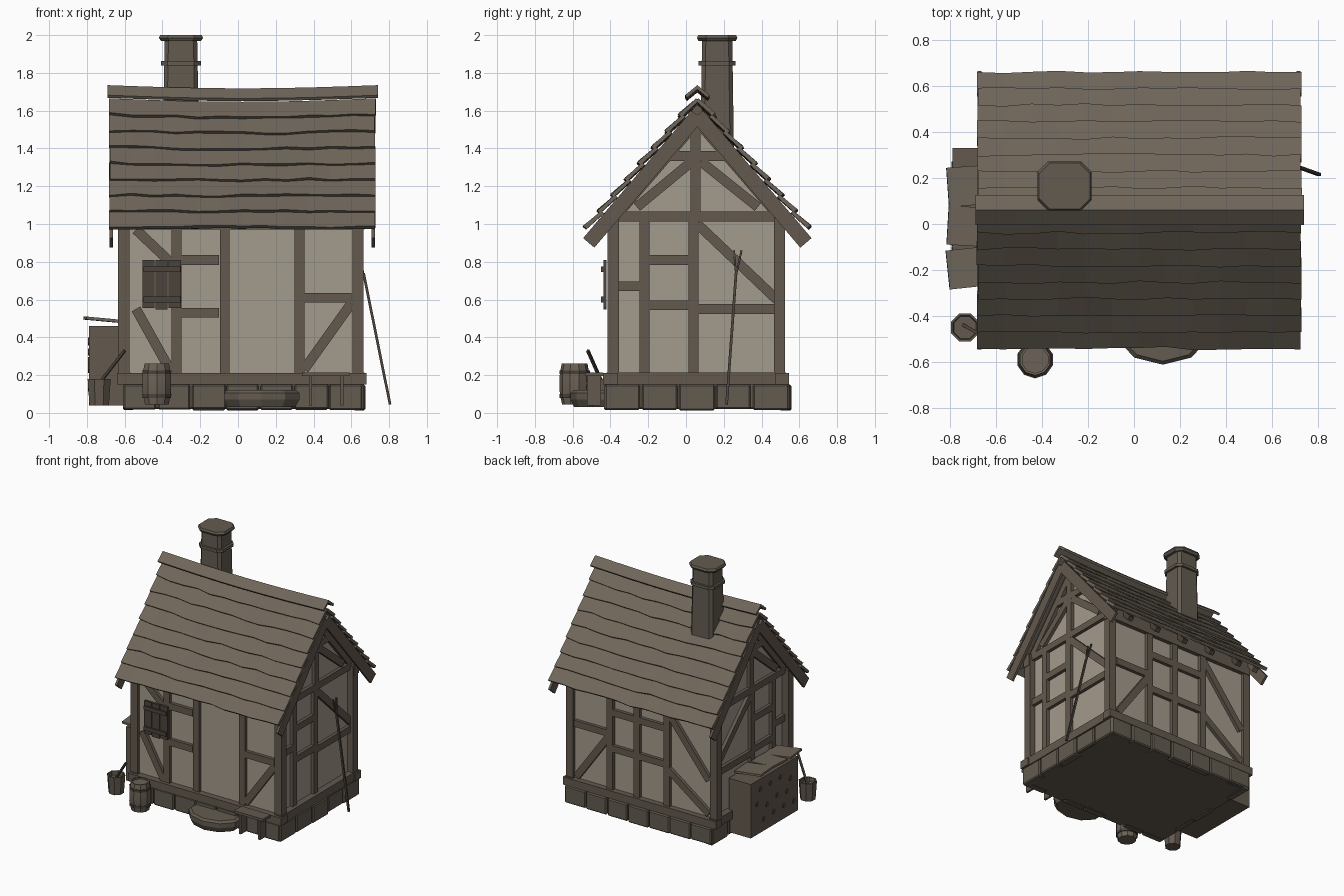
import bpy, bmesh, math, random
from mathutils import Vector, Matrix

random.seed(4)
if "Cube" in bpy.data.objects:
    bpy.data.objects.remove(bpy.data.objects["Cube"])


def material(name, r, g, b):
    m = bpy.data.materials.new(name)
    m.use_nodes = True
    m.diffuse_color = (r, g, b, 1)
    m.node_tree.nodes["Principled BSDF"].inputs["Base Color"].default_value = (r, g, b, 1)
    return m


TIMBER = material("brown timber", .125, .1, .077)
PLASTER = material("pale plaster", .37, .325, .262)
SHINGLE = material("weathered shingle", .16, .133, .102)
STONE = material("grey brown stone", .125, .104, .08)
DARK = material("dark wood", .07, .056, .044)
BARREL = material("barrel wood", .15, .123, .094)


def finish(name, bm, mat, smooth=False):
    bmesh.ops.recalc_face_normals(bm, faces=bm.faces)
    me = bpy.data.meshes.new(name)
    bm.to_mesh(me)
    bm.free()
    me.materials.append(mat)
    ob = bpy.data.objects.new(name, me)
    bpy.context.collection.objects.link(ob)
    if smooth:
        bpy.ops.object.select_all(action='DESELECT')
        ob.select_set(True)
        bpy.context.view_layer.objects.active = ob
        bpy.ops.object.shade_smooth_by_angle()
    return ob


def box(bm, x0, x1, y0, y1, z0, z1):
    size = Matrix.Diagonal((x1 - x0, y1 - y0, z1 - z0, 1))
    mid = Matrix.Translation(((x0 + x1) / 2, (y0 + y1) / 2, (z0 + z1) / 2))
    return bmesh.ops.create_cube(bm, size=1, matrix=mid @ size)["verts"]


def beam(bm, a, b, width, depth, out):
    """Square bar from a to b; depth is measured along the direction out."""
    a, b, out = Vector(a), Vector(b), Vector(out)
    along = (b - a).normalized()
    side = along.cross(out).normalized()
    rot = Matrix((along, side, along.cross(side))).transposed().to_4x4()
    size = Matrix.Diagonal(((b - a).length, width, depth, 1))
    bmesh.ops.create_cube(bm, size=1, matrix=Matrix.Translation((a + b) / 2) @ rot @ size)


def lathe(bm, x, y, profile, sides):
    """Closed stack of rings from (radius, z) pairs."""
    rings = [[bm.verts.new((x + r * math.cos(math.tau * (i + .5) / sides),
                            y + r * math.sin(math.tau * (i + .5) / sides), z))
              for i in range(sides)] for r, z in profile]
    for lo, hi in zip(rings, rings[1:]):
        for i in range(sides):
            j = (i + 1) % sides
            bm.faces.new((lo[i], lo[j], hi[j], hi[i]))
    bm.faces.new(rings[0])
    bm.faces.new(rings[-1])


def loft(bm, sections):
    rows = [[bm.verts.new(p) for p in s] for s in sections]
    n = len(rows[0])
    for a, b in zip(rows, rows[1:]):
        for i in range(n):
            bm.faces.new((a[i], a[(i + 1) % n], b[(i + 1) % n], b[i]))
    bm.faces.new(rows[0])
    bm.faces.new(rows[-1])


# Plaster body with both gables
RIDGE = .06
bm = bmesh.new()
loft(bm, [[(x, -.39, .15), (x, .5, .15), (x, .5, 1.05), (x, RIDGE, 1.57), (x, -.39, 1.05)]
          for x in (-.58, .62)])
finish("plaster_walls", bm, PLASTER)

# Foundation with uneven stones
bm = bmesh.new()
box(bm, -.59, .65, -.41, .53, .02, .16)
for side in (-1, 1):
    for i in range(7):
        j, k, h = [random.uniform(-.006, .006) for _ in range(3)]
        x = -.605 + i * .181
        y = .06 + side * .465
        box(bm, x, x + .175 + j, y - .03, y + .03 + k, .018 + h, .15)
    for i in range(5):
        j, k, h = [random.uniform(-.006, .006) for _ in range(3)]
        x, y = .03 + side * .61, -.43 + i * .196
        box(bm, x - .03, x + .03 + k, y, y + .19 + j, .018 + h, .15)
bmesh.ops.bevel(bm, geom=bm.edges[:], offset=.008, segments=1, affect='EDGES')
finish("foundation_stones", bm, STONE)

# Timber frame: each wall is a list of bars in (along, height) coordinates
bm = bmesh.new()
box(bm, -.64, .68, -.44, -.36, .15, .21)
box(bm, -.64, .68, .47, .545, .15, .21)
for x in (-.6, .64):
    box(bm, x - .03, x + .03, -.42, .53, .15, .215)
    for y in (-.385, .495):
        box(bm, x - .035, x + .025, y - .03, y + .03, .2, 1.04)
for y in (-.39, .5):
    box(bm, -.63, .67, y - .03, y + .03, .97, 1.06)

W = .052
front = [(-.325, .2, -.325, 1), (-.07, .2, -.07, 1), (.325, .2, .325, 1),
         (-.3, .81, -.1, .81), (-.3, .53, -.1, .53), (.35, .61, .6, .61),
         (-.54, .97, -.35, .79), (-.54, .55, -.35, .21), (.35, .23, .6, .58)]
back = [(.29, .2, .29, 1), (.06, .2, .06, 1), (-.2, .2, -.2, 1),
        (.29, .81, -.2, .81), (.29, .53, -.2, .53), (.6, .64, .3, .64),
        (.58, .23, .3, .62), (-.2, .95, -.56, .5), (-.2, .5, -.56, .24)]
gable = [(-.22, .2, -.22, 1.02), (.04, .2, .04, 1.02), (-.42, 1.04, .53, 1.04),
         (-.2, .81, .02, .81), (-.2, .57, .02, .57), (-.38, .67, -.22, .67),
         (.06, .55, .49, .55), (.06, 1, .48, .6), (.05, 1.05, .05, 1.52),
         (-.11, 1.36, .21, 1.36), (-.26, 1.09, .03, 1.33), (.38, 1.09, .08, 1.33),
         (-.38, 1.03, .05, 1.53), (.5, 1.03, .07, 1.53)]
for bars, y, n in ((front, -.395, -1), (back, .505, 1)):
    for a, z0, b, z1 in bars:
        beam(bm, (a, y, z0), (b, y, z1), W, .04, (0, n, 0))
for x, n in ((-.585, -1), (.625, 1)):
    for a, z0, b, z1 in gable:
        beam(bm, (x, a, z0), (x, b, z1), W, .04, (n, 0, 0))
finish("timber_frame", bm, TIMBER)

# Roof: overlapping sagging shingle courses on both slopes
ROWS, COLS, RUN, DROP = 8, 12, .575, .68
LENGTH = math.hypot(RUN, DROP)


def slope(x, t, off, side):
    sag = .018 * math.cos((x - .025) / .7 * math.pi / 2) * (1 - t / LENGTH)
    y = t * RUN / LENGTH + off * DROP / LENGTH
    return (x, RIDGE + side * y, 1.66 - sag - t * DROP / LENGTH + off * RUN / LENGTH)


bm = bmesh.new()
tails = bmesh.new()
barges = bmesh.new()
for side in (-1, 1):
    for r in range(ROWS):
        t0, t1 = r * LENGTH / ROWS, (r + 1) * LENGTH / ROWS + .012
        x0, x1 = -.68 + random.uniform(-.004, .004), .727 + random.uniform(-.004, .004)
        cuts = []
        for c in range(COLS + 1):
            x, low = x0 + (x1 - x0) * c / COLS, t1 + random.uniform(-.009, .006)
            up = .026 + random.uniform(-.004, .004)
            cuts.append([slope(x, t0, -.012, side), slope(x, low, .004, side),
                         slope(x, low, up, side), slope(x, t0, .008, side)])
        loft(bm, cuts)
    for i in range(5):
        x = -.48 + .25 * i
        beam(tails, slope(x, .6, -.04, side), slope(x, .855, -.035, side), .035, .04, (1, 0, 0))
    # Barge boards at both gables
    for x in (-.672, .715):
        beam(barges, (x, RIDGE, 1.575), (x, RIDGE + side * .575, .9), .078, .018, (1, 0, 0))
    for x in (-.63, .67):
        beam(barges, slope(x, .02, -.035, side), slope(x, .85, -.03, side), .035, .04, (1, 0, 0))
finish("roof_shingles", bm, SHINGLE)
finish("rafter_tails", tails, DARK)
finish("barge_boards", barges, TIMBER)

# Ridge cap
bm = bmesh.new()
for side in (-1, 1):
    cuts = []
    for c in range(9):
        x = -.69 + 1.43 * c / 8
        z = 1.735 - .017 * math.cos((x - .025) / .715 * math.pi / 2)
        cuts.append([(x, RIDGE, z), (x, RIDGE + side * .065, z - .053),
                     (x, RIDGE + side * .055, z - .067), (x, RIDGE, z - .022)])
    loft(bm, cuts)
finish("ridge_cap", bm, SHINGLE)

# Chimney with chamfered corners
bm = bmesh.new()
CX, CY = -.302, .165


def slab(z0, z1, w0, w1, d0, d1, c):
    def ring(w, d, z):
        pts = [(w, d - c), (w - c, d), (c - w, d), (-w, d - c),
               (-w, c - d), (c - w, -d), (w - c, -d), (w, c - d)]
        return [(CX + x, CY + y, z) for x, y in pts]
    loft(bm, [ring(w0, d0, z0), ring(w1, d1, z1)])


slab(1.3, 1.975, .098, .086, .09, .08, .02)
slab(1.84, 1.862, .105, .105, .098, .098, .035)
slab(1.968, 1.985, .105, .117, .098, .107, .045)
slab(1.985, 2, .117, .11, .107, .1, .045)
finish("chimney", bm, STONE)

# Window shutter
bm = bmesh.new()
for i in range(3):
    x = -.505 + .069 * i
    box(bm, x, x + .064, -.437, -.42, .555 - .008 * (i % 2), .81)
for z in (.6, .76):
    box(bm, -.5, -.305, -.45, -.435, z - .015, z + .015)
finish("shutter", bm, DARK)

# Doorstep slab
bm = bmesh.new()
lathe(bm, 0, 0, [(.19, .03), (.215, .07), (.215, .105), (.195, .12)], 10)
bmesh.ops.transform(bm, verts=bm.verts, matrix=Matrix.Translation((.125, -.45, 0)) @ Matrix.Diagonal((.98, .75, 1, 1)))
finish("doorstep", bm, STONE)

# Bench
bm = bmesh.new()
box(bm, .34, .59, -.535, -.44, .195, .215)
for x in (.385, .55):
    box(bm, x - .008, x + .008, -.525, -.45, .04, .2)
finish("bench", bm, TIMBER)

# Barrel and hoops
bm = bmesh.new()
lathe(bm, -.43, -.59, [(.066, .045), (.078, .1), (.08, .155), (.078, .21), (.068, .262),
                       (.058, .262), (.058, .25)], 10)
finish("barrel", bm, BARREL, True)
bm = bmesh.new()
for z in (.09, .215):
    lathe(bm, -.43, -.59, [(.08, z - .01), (.081, z + .01)], 10)
finish("barrel_hoops", bm, DARK)

# Bucket with a leaning handle
bm = bmesh.new()
lathe(bm, -.735, -.45, [(.056, .04), (.066, .18), (.056, .18), (.052, .15)], 8)
finish("bucket", bm, TIMBER)
bm = bmesh.new()
beam(bm, (-.74, -.44, .15), (-.6, -.52, .33), .014, .014, (0, 0, 1))
finish("bucket_stick", bm, DARK)

# Wood store with plank lid and log ends
bm = bmesh.new()
box(bm, -.79, -.6, -.25, .33, .04, .46)
finish("wood_store", bm, TIMBER)
bm = bmesh.new()
for i in range(3):
    y, j = -.275 + .178 * i, random.uniform(-.012, .012)
    beam(bm, (-.81, y + .086 + j, .502), (-.595, y + .086 - j, .482), .17, .016, (0, 0, 1))
finish("store_lid", bm, SHINGLE)
bm = bmesh.new()
for i in range(12):
    spot = Vector((-.79, -.2 + .041 * i, .12 + .1 * (i * 2 % 3) + random.uniform(0, .06)))
    turn = Matrix.Rotation(math.pi / 2, 4, 'Y')
    bmesh.ops.create_cone(bm, cap_ends=True, segments=7, radius1=.02, radius2=.02, depth=.008,
                          matrix=Matrix.Translation(spot) @ turn)
finish("log_ends", bm, DARK)

# Hay fork leaning on the right wall
bm = bmesh.new()
beam(bm, (.805, .215, .045), (.665, .265, .74), .014, .014, (0, 1, 0))
for y in (.25, .29):
    beam(bm, (.665, .265, .73), (.642, y + .004, .86), .01, .01, (0, 1, 0))
finish("hay_fork", bm, DARK)
